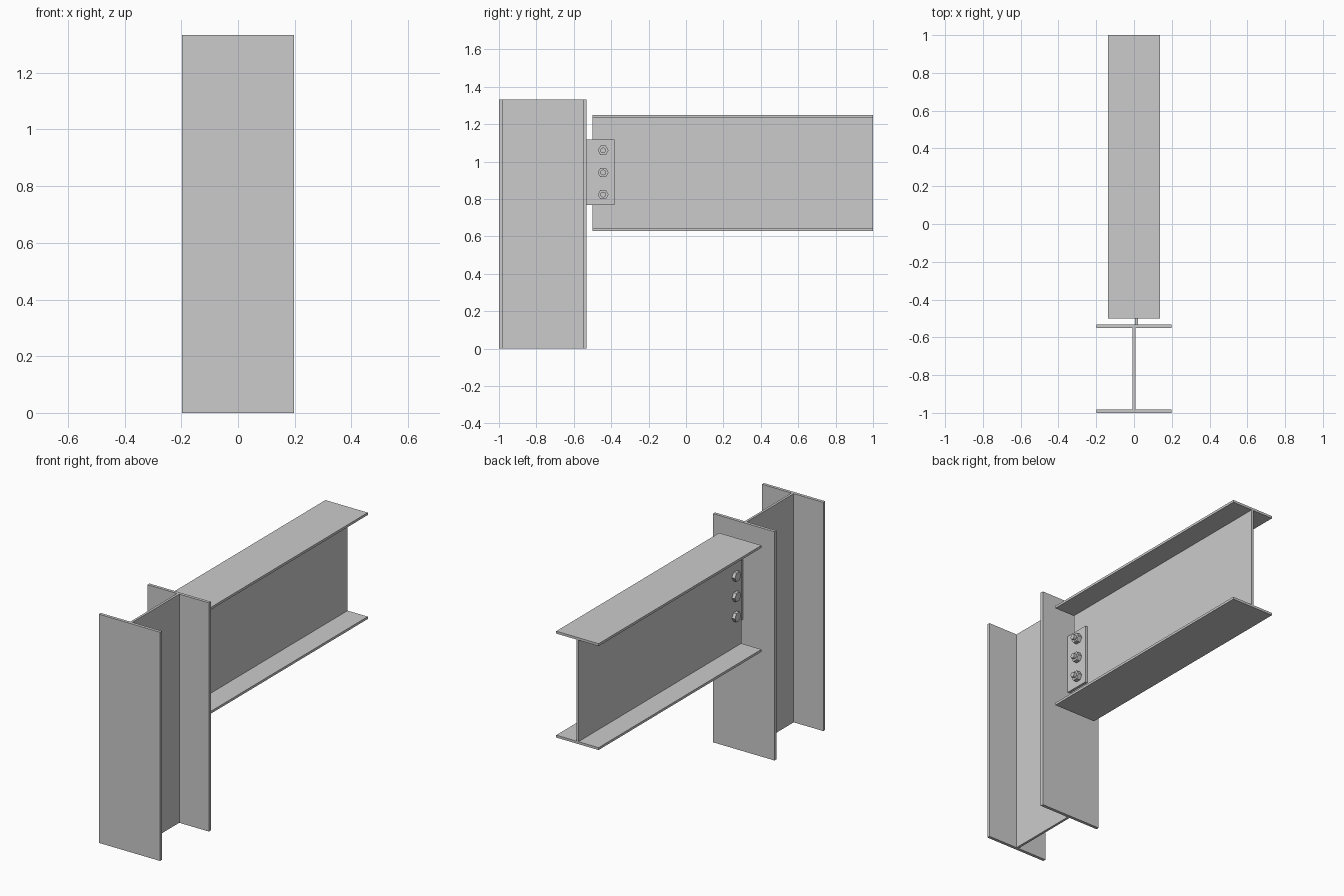
import bpy, bmesh, math
from mathutils import Matrix, Vector

if "Cube" in bpy.data.objects:
    bpy.data.objects.remove(bpy.data.objects["Cube"])


def add_object(name, bm):
    bmesh.ops.recalc_face_normals(bm, faces=bm.faces)
    mesh = bpy.data.meshes.new(name)
    bm.to_mesh(mesh)
    bm.free()
    ob = bpy.data.objects.new(name, mesh)
    bpy.context.collection.objects.link(ob)
    return ob


def i_section(name, width, depth, flange, web, length, matrix):
    """I profile centred in local XY, extruded along local Z."""
    w, d, t, f = width / 2, depth / 2, web / 2, depth / 2 - flange
    half = [(w, -d), (w, -f), (t, -f), (t, f), (w, f), (w, d)]
    profile = half + [(-x, y) for x, y in reversed(half)]
    bm = bmesh.new()
    face = bm.faces.new([bm.verts.new((x, y, 0)) for x, y in profile])
    ext = bmesh.ops.extrude_face_region(bm, geom=[face])
    verts = [v for v in ext["geom"] if isinstance(v, bmesh.types.BMVert)]
    bmesh.ops.translate(bm, verts=verts, vec=(0, 0, length))
    bm.transform(matrix)
    return add_object(name, bm)


def prism_x(name, sides, radius, x0, x1, y, z):
    """Prism along X with a corner pointing along Y."""
    bm = bmesh.new()
    bmesh.ops.create_cone(bm, cap_ends=True, segments=sides, radius1=radius,
                          radius2=radius, depth=x1 - x0)
    bm.transform(Matrix.Rotation(math.pi / 2, 4, 'Y'))
    bm.verts.ensure_lookup_table()
    first = bm.verts[0].co
    turn = -math.atan2(first.z, first.y)
    bm.transform(Matrix.Translation(((x0 + x1) / 2, y, z)) @ Matrix.Rotation(turn, 4, 'X'))
    return add_object(name, bm)


WEB = 0.013
PLATE_OUT = WEB / 2 + 0.015

# Upright column
i_section("column", 0.395, 0.467, 0.018, 0.014, 1.333,
          Matrix.Translation((0, -0.7665, 0)))

# Horizontal beam, profile turned to run along +y
i_section("beam", 0.273, 0.62, 0.014, WEB, 1.5,
          Matrix.Translation((0, -0.5, 0.94)) @ Matrix.Rotation(-math.pi / 2, 4, 'X'))

# Connection plate welded to the column, lapping the beam web
bm = bmesh.new()
bmesh.ops.create_cube(bm, size=1)
bmesh.ops.scale(bm, verts=bm.verts, vec=(0.015, 0.15, 0.35))
bmesh.ops.translate(bm, verts=bm.verts, vec=Vector((WEB / 2 + 0.0075, -0.458, 0.942)))
add_object("shear_plate", bm)

# Three bolts: head on the web side, nut and shank end on the plate side
for i, z in enumerate((0.824, 0.942, 1.06), 1):
    y = -0.443
    prism_x(f"bolt_head_{i}", 6, 0.029, -WEB / 2 - 0.019, -WEB / 2, y, z)
    prism_x(f"bolt_nut_{i}", 6, 0.029, PLATE_OUT, PLATE_OUT + 0.025, y, z)
    shank = prism_x(f"bolt_shank_{i}", 24, 0.015, -WEB / 2 - 0.005, PLATE_OUT + 0.042, y, z)
    bpy.context.view_layer.objects.active = shank
    bpy.ops.object.select_all(action='DESELECT')
    shank.select_set(True)
    bpy.ops.object.shade_smooth_by_angle()
